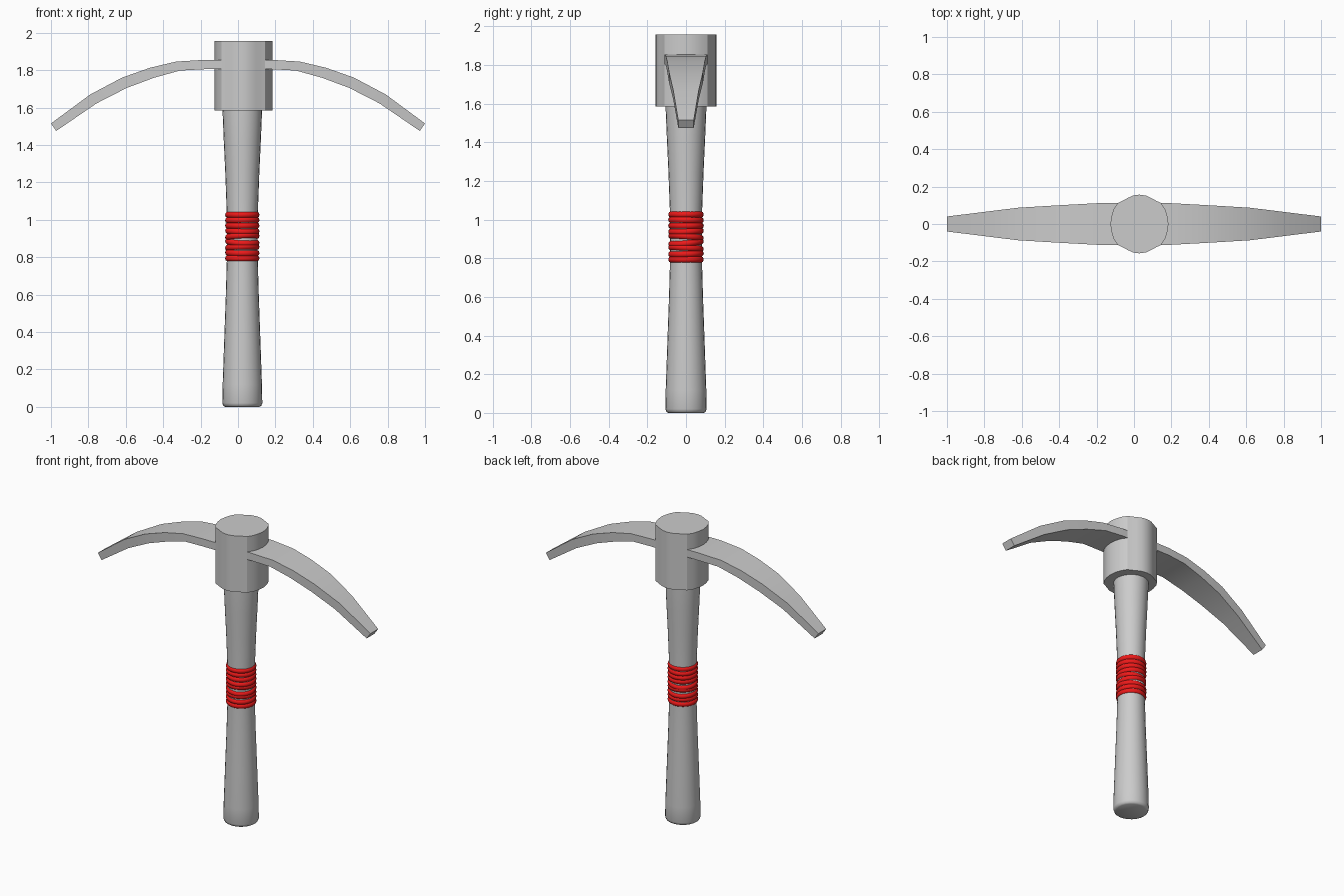
import bpy, bmesh, math
from mathutils import Vector

if "Cube" in bpy.data.objects:
    bpy.data.objects.remove(bpy.data.objects["Cube"])

CX = 0.023  # handle axis


def finish(name, bm, angle=35):
    bmesh.ops.recalc_face_normals(bm, faces=bm.faces)
    me = bpy.data.meshes.new(name)
    bm.to_mesh(me)
    bm.free()
    ob = bpy.data.objects.new(name, me)
    bpy.context.collection.objects.link(ob)
    bpy.ops.object.select_all(action='DESELECT')
    ob.select_set(True)
    bpy.context.view_layer.objects.active = ob
    bpy.ops.object.shade_smooth_by_angle(angle=math.radians(angle))
    return ob


def loft(name, rings, angle=35):
    """Skin a list of closed rings and cap both ends."""
    bm = bmesh.new()
    vs = [[bm.verts.new(p) for p in r] for r in rings]
    n = len(vs[0])
    for a, b in zip(vs, vs[1:]):
        for i in range(n):
            j = (i + 1) % n
            bm.faces.new((a[i], a[j], b[j], b[i]))
    bm.faces.new(vs[0][::-1])
    bm.faces.new(vs[-1])
    return finish(name, bm, angle)


# Handle: waisted round shaft with a rounded butt
profile = [(0.092, 0), (0.102, 0.006), (0.107, 0.02), (0.105, 0.12), (0.097, 0.35),
           (0.088, 0.6), (0.083, 0.78), (0.082, 0.92), (0.084, 1.06),
           (0.091, 1.25), (0.099, 1.42), (0.106, 1.59), (0.106, 1.65)]
SEG = 24
loft("handle", [[(CX + r * math.cos(2 * math.pi * i / SEG),
                  r * math.sin(2 * math.pi * i / SEG), z) for i in range(SEG)]
                for r, z in profile], 40)

# Head socket: rounded sides, with a bulge at front and back
quarter = [(0.155, 0), (0.15, 0.04), (0.138, 0.078), (0.116, 0.112),
           (0.09, 0.124), (0.065, 0.138), (0.035, 0.152), (0, 0.157)]
half = quarter + [(-x, y) for x, y in quarter[-2::-1]]
outline = half + [(x, -y) for x, y in half[-2:0:-1]]
loft("head_socket", [[(0.029 + x, y, z) for x, y in outline] for z in (1.585, 1.957)], 30)

# Curved pick blade: (top x, top z, bottom x, bottom z, half width)
arm = [(0.18, 1.855, 0.18, 1.805, 0.112), (0.33, 1.846, 0.31, 1.798, 0.104),
       (0.47, 1.813, 0.45, 1.759, 0.096), (0.62, 1.76, 0.595, 1.705, 0.087),
       (0.79, 1.67, 0.757, 1.622, 0.066), (1.0, 1.515, 0.972, 1.475, 0.04)]
sections = [(-a, b, -c, d, w) for a, b, c, d, w in reversed(arm)] + arm
loft("pick_blade", [[(a, -w, b), (a, w, b), (c, w, d), (c, -w, d)]
                    for a, b, c, d, w in sections], 35)

# Red grip: stacked cord loops, the middle ones tilted
red = bpy.data.materials.new("red_cord")
red.diffuse_color = (0.85, 0.01, 0.01, 1)
red.use_nodes = True
red.node_tree.nodes["Principled BSDF"].inputs["Base Color"].default_value = red.diffuse_color
tilts = [0, 0.03, -0.06, 0.1, -0.09, 0.04, 0, -0.02, 0]
for k, tilt in enumerate(tilts):
    bpy.ops.mesh.primitive_torus_add(
        major_segments=32, minor_segments=10, major_radius=0.074, minor_radius=0.018,
        location=(CX, 0, 0.794 + k * 0.0291), rotation=(tilt, tilt * 0.6, 0))
    ob = bpy.context.object
    ob.name = f"grip_cord_{k + 1}"
    ob.data.materials.append(red)
    bpy.ops.object.shade_smooth()
